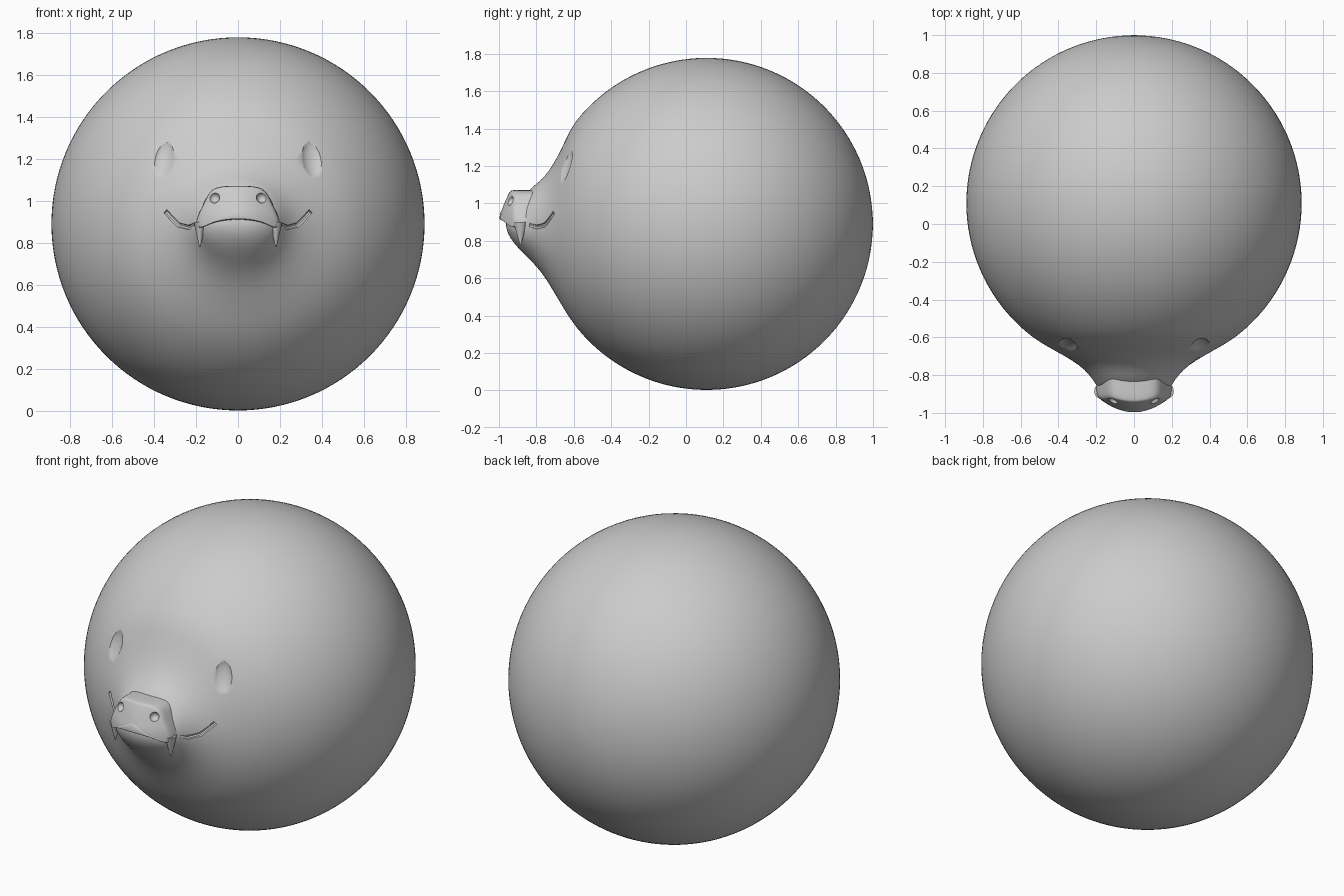
import bpy, bmesh, math

if "Cube" in bpy.data.objects:
    bpy.data.objects.remove(bpy.data.objects["Cube"])

R, CY, CZ = 0.89, 0.11, 0.89


def loft(name, rings, levels):
    """Skin closed rings of points, cap both ends and subdivide."""
    bm = bmesh.new()
    loops = [[bm.verts.new(p) for p in ring] for ring in rings]
    n = len(loops[0])
    for a, b in zip(loops, loops[1:]):
        for i in range(n):
            j = (i + 1) % n
            bm.faces.new((a[i], a[j], b[j], b[i]))
    bm.faces.new(loops[0])
    bm.faces.new(loops[-1])
    bmesh.ops.recalc_face_normals(bm, faces=bm.faces[:])
    mesh = bpy.data.meshes.new(name)
    bm.to_mesh(mesh)
    bm.free()
    ob = bpy.data.objects.new(name, mesh)
    bpy.context.collection.objects.link(ob)
    ob.modifiers.new("smooth", 'SUBSURF').levels = levels
    return ob


def ellipsoid(name, loc, radii, rot=(0, 0, 0)):
    bpy.ops.mesh.primitive_uv_sphere_add(segments=32, ring_count=16, location=loc, rotation=rot)
    ob = bpy.context.object
    ob.name, ob.scale = name, radii
    return ob


def activate(ob):
    bpy.ops.object.select_all(action='DESELECT')
    ob.select_set(True)
    bpy.context.view_layer.objects.active = ob


def finish(ob, cutters=()):
    """Cut the dents, apply everything and shade smooth."""
    for c in cutters:
        m = ob.modifiers.new("cut", 'BOOLEAN')
        m.operation, m.solver, m.object = 'DIFFERENCE', 'EXACT', c
    activate(ob)
    bpy.ops.object.convert(target='MESH')
    bpy.ops.object.shade_smooth_by_angle(angle=math.radians(40))


# Ball body flowing into the muzzle and lower jaw: (y, half width, top, bottom)
sections = []
for k in range(29):
    a = math.radians(1 + 140 * k / 28)
    r = R * math.sin(a)
    sections.append((CY + R * math.cos(a), r, CZ + r, CZ - r))
sections += [
    (-0.625, 0.50, 1.385, 0.39), (-0.67, 0.42, 1.28, 0.465),
    (-0.72, 0.33, 1.19, 0.55), (-0.77, 0.26, 1.125, 0.63),
    (-0.83, 0.213, 1.085, 0.695), (-0.87, 0.19, 1.02, 0.733),
    (-0.91, 0.165, 0.98, 0.775), (-0.94, 0.125, 0.96, 0.815),
    (-0.957, 0.08, 0.93, 0.85), (-0.962, 0.03, 0.90, 0.88)]
rings = []
for y, w, top, bot in sections:
    ring = []
    for i in range(64):
        a = 2 * math.pi * i / 64
        ring.append((w * math.cos(a), y, (top + bot) / 2 + (top - bot) / 2 * math.sin(a)))
    rings.append(ring)
body = loft("body", rings, 1)

# Upper snout with a slanted, rounded front and an arched lip
half = [(0, 1.072), (0.08, 1.07), (0.13, 1.055), (0.157, 1.0), (0.187, 0.94),
        (0.205, 0.89), (0.187, 0.86), (0.14, 0.89), (0.07, 0.907), (0, 0.912)]
outline = half + [(-x, z) for x, z in half[-2:0:-1]]
rings = []
for t, s in [(0, 1), (0.35, 1), (0.6, 1), (0.8, 1), (0.93, 0.99), (0.99, 0.96), (1, 0.88), (1, 0.5), (1, 0.15)]:
    ring = []
    for px, pz in outline:
        x, z = px * s, 0.965 + (pz - 0.965) * s
        front = -1.0 + 2.2 * x * x + 0.4 * max(0, z - 0.93)
        ring.append((x, -0.72 * (1 - t) + front * t, z))
    rings.append(ring)
snout = loft("snout", rings, 2)

# Cutters for eye hollows, nostrils and mouth corners
body_cutters, nostrils = [], []
for s in (-1, 1):
    body_cutters.append(ellipsoid("eye_cutter", (s * 0.355, -0.655, 1.19), (0.055, 0.03, 0.105),
                                  (math.radians(-22), 0, s * math.radians(25))))
    nostrils.append(ellipsoid("nostril_cutter", (s * 0.113, -0.945, 1.015), (0.026, 0.03, 0.026)))
    cu = bpy.data.curves.new("mouth_cutter", 'CURVE')
    cu.dimensions, cu.bevel_depth, cu.bevel_resolution, cu.use_fill_caps = '3D', 0.012, 2, True
    path = [(0.215, -0.84, 0.885), (0.238, -0.80, 0.873), (0.283, -0.755, 0.885),
            (0.318, -0.728, 0.92), (0.345, -0.705, 0.95)]
    sp = cu.splines.new('POLY')
    sp.points.add(len(path) - 1)
    for p, (x, y, z) in zip(sp.points, path):
        p.co = (s * x, y, z, 1)
    ob = bpy.data.objects.new("mouth_cutter", cu)
    bpy.context.collection.objects.link(ob)
    activate(ob)
    bpy.ops.object.convert(target='MESH')
    body_cutters.append(bpy.context.object)

finish(body, body_cutters)
finish(snout, nostrils)
for c in body_cutters + nostrils:
    bpy.data.objects.remove(c)

# Fangs
for s, side in ((-1, "left"), (1, "right")):
    bpy.ops.mesh.primitive_cone_add(vertices=24, radius1=0.004, radius2=0.037, depth=0.12,
                                    location=(s * 0.181, -0.885, 0.84))
    fang = bpy.context.object
    fang.name = "fang_" + side
    fang.scale.x = 0.8
    finish(fang)
